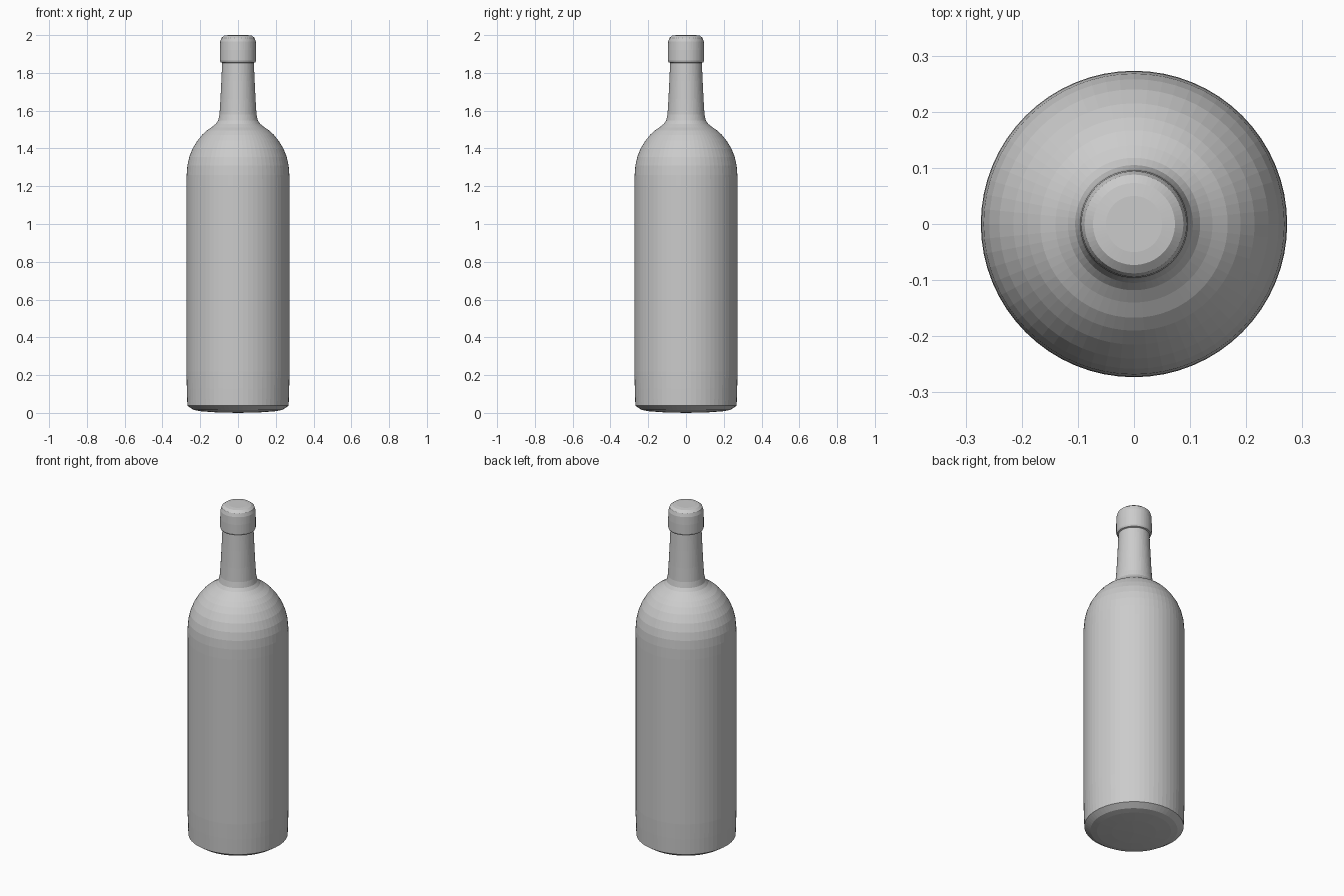
import bpy, bmesh, math

if "Cube" in bpy.data.objects:
    bpy.data.objects.remove(bpy.data.objects["Cube"])

SIDES = 64


def lathe(name, profile):
    """Revolve (radius, z) points about z, closing both ends at the axis."""
    bm = bmesh.new()
    rings = []
    for r, z in profile:
        if r == 0:
            rings.append([bm.verts.new((0, 0, z))])
        else:
            rings.append([bm.verts.new((r * math.cos(a), r * math.sin(a), z))
                          for a in (2 * math.pi * i / SIDES for i in range(SIDES))])
    for low, high in zip(rings, rings[1:]):
        for i in range(SIDES):
            j = (i + 1) % SIDES
            if len(low) == 1:
                bm.faces.new((low[0], high[j], high[i]))
            elif len(high) == 1:
                bm.faces.new((low[i], low[j], high[0]))
            else:
                bm.faces.new((low[i], low[j], high[j], high[i]))
    bmesh.ops.recalc_face_normals(bm, faces=bm.faces)
    mesh = bpy.data.meshes.new(name)
    bm.to_mesh(mesh)
    bm.free()
    obj = bpy.data.objects.new(name, mesh)
    bpy.context.collection.objects.link(obj)
    return obj


# Bottle outline from base to mouth
lathe("bottle", [
    # slightly domed base and chamfered foot
    (0, 0), (0.12, 0.003), (0.20, 0.009), (0.235, 0.016), (0.268, 0.038),
    # straight body
    (0.271, 0.13), (0.273, 0.22), (0.273, 1.20), (0.272, 1.26),
    # rounded shoulder
    (0.268, 1.31), (0.258, 1.355), (0.240, 1.40), (0.215, 1.441),
    (0.190, 1.472), (0.167, 1.494), (0.140, 1.512), (0.118, 1.530),
    # tapering neck
    (0.105, 1.548), (0.098, 1.58), (0.093, 1.66), (0.088, 1.76), (0.084, 1.853),
    # collar at the mouth
    (0.092, 1.856), (0.096, 1.866), (0.096, 1.92), (0.094, 1.965),
    (0.088, 1.985), (0.073, 1.997), (0.05, 2.0), (0, 2.0),
])
